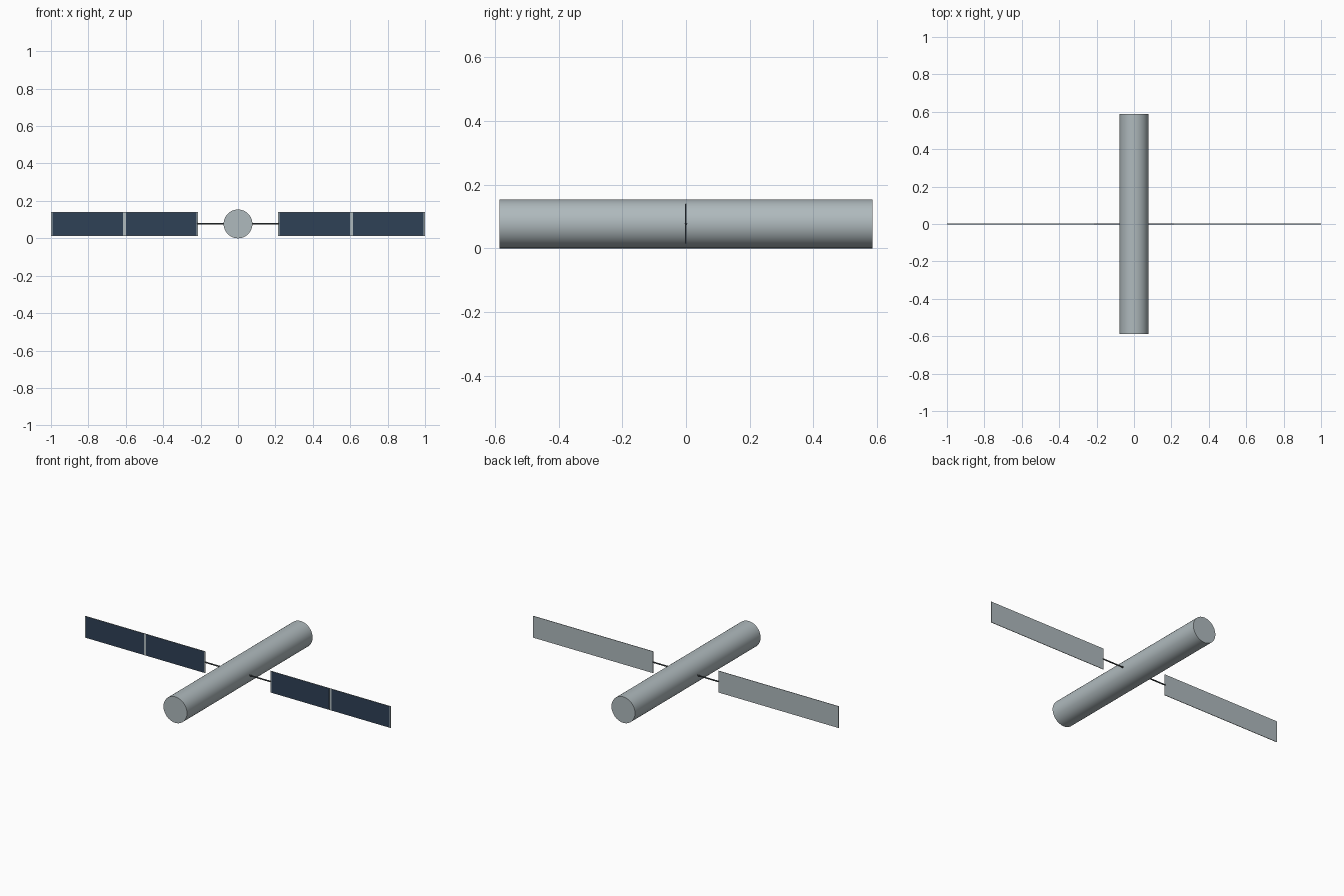
import bpy
import math

cube = bpy.data.objects.get("Cube")
if cube:
    bpy.data.objects.remove(cube, do_unlink=True)

RADIUS = 0.077
LENGTH = 1.174
PANEL_IN, PANEL_OUT = 0.214, 1.0
PANEL_HEIGHT = 0.128
PANEL_THICK = 0.003
BORDER = 0.008


def material(name, rgb):
    mat = bpy.data.materials.new(name)
    mat.use_nodes = True
    mat.diffuse_color = (*rgb, 1)
    mat.node_tree.nodes["Principled BSDF"].inputs["Base Color"].default_value = (*rgb, 1)
    return mat


grey = material("light grey metal", (0.43, 0.49, 0.51))
navy = material("navy solar cells", (0.028, 0.052, 0.094))
dark = material("dark grey metal", (0.06, 0.075, 0.08))


def finish(name, mat):
    obj = bpy.context.object
    obj.name = name
    obj.data.materials.append(mat)
    return obj


def cylinder(name, radius, length, rotation, centre, mat, sides):
    bpy.ops.mesh.primitive_cylinder_add(vertices=sides, radius=radius, depth=length,
                                        location=centre, rotation=rotation)
    bpy.ops.object.shade_smooth_by_angle(angle=math.radians(40))
    return finish(name, mat)


def box(name, x0, x1, y, thick, height, mat):
    bpy.ops.mesh.primitive_cube_add(size=1, location=((x0 + x1) / 2, y, RADIUS))
    obj = finish(name, mat)
    obj.scale = (abs(x1 - x0), thick, height)
    bpy.ops.object.transform_apply(location=False, rotation=False, scale=True)
    return obj


# Long round body lying front to back
cylinder("body", RADIUS, LENGTH, (math.pi / 2, 0, 0), (0, 0, RADIUS), grey, 64)

# Wing on each side: boom, backing panel and two cell plates on the front
middle = (PANEL_IN + PANEL_OUT) / 2
for side, sign in (("left", 1), ("right", -1)):
    start, end = RADIUS * 0.8, PANEL_IN + 0.004
    cylinder(side + "_boom", 0.004, end - start, (0, math.pi / 2, 0),
             (sign * (start + end) / 2, 0, RADIUS), dark, 16)
    box(side + "_panel", sign * PANEL_IN, sign * PANEL_OUT, 0,
        PANEL_THICK, PANEL_HEIGHT, grey)
    spans = (("inner", PANEL_IN + BORDER, middle - BORDER),
             ("outer", middle + BORDER, PANEL_OUT - BORDER))
    for label, x0, x1 in spans:
        box(f"{side}_{label}_cells", sign * x0, sign * x1, -PANEL_THICK / 2,
            0.002, PANEL_HEIGHT - 0.004, navy)
